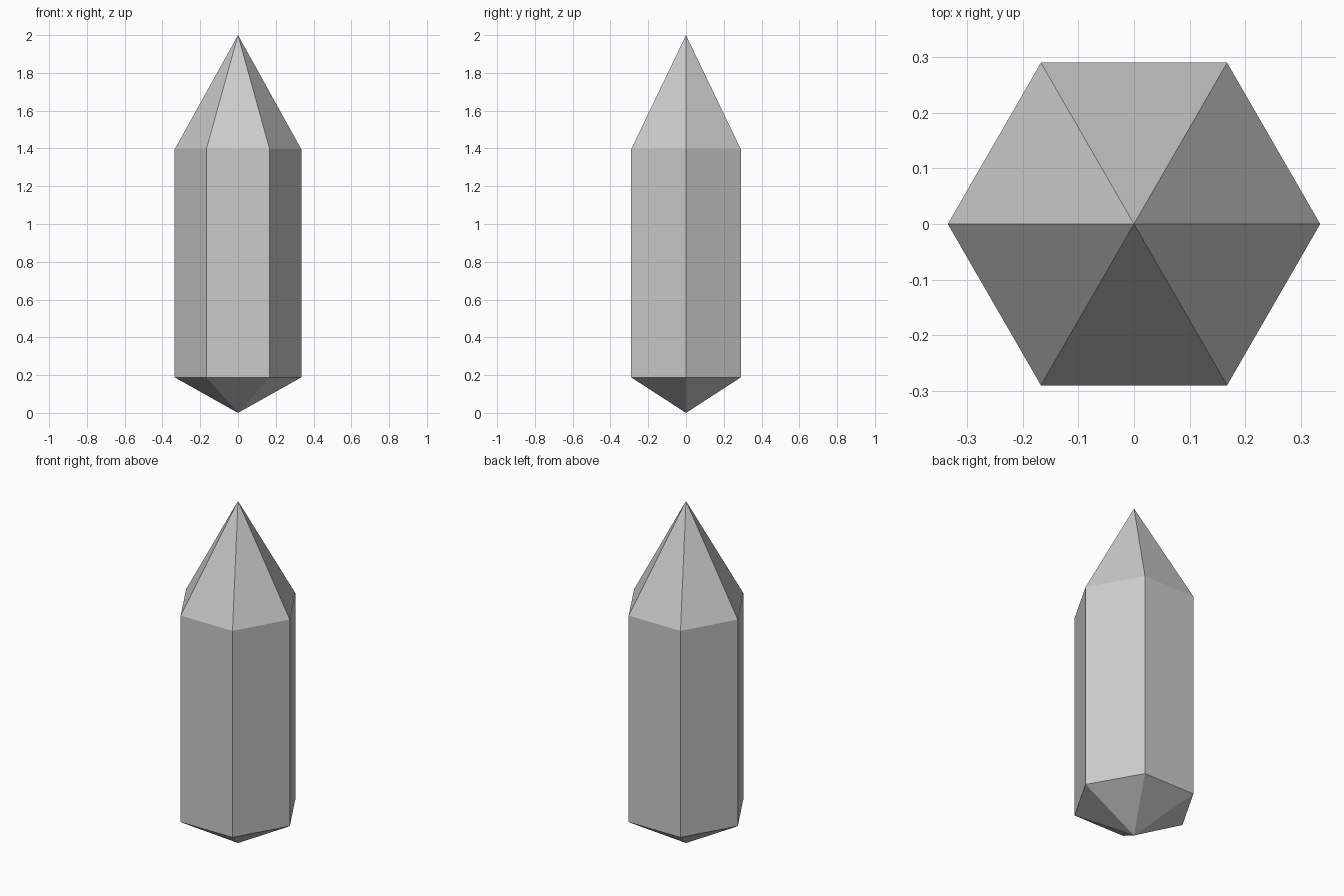
import bpy, bmesh
from math import cos, sin, pi

if "Cube" in bpy.data.objects:
    bpy.data.objects.remove(bpy.data.objects["Cube"])

SIDES = 6
RADIUS = 0.335
LOW, HIGH, TOP = 0.188, 1.396, 2.0

bm = bmesh.new()


def ring(z):
    return [bm.verts.new((RADIUS * cos(2 * pi * i / SIDES),
                          RADIUS * sin(2 * pi * i / SIDES), z)) for i in range(SIDES)]


# Short lower point, straight hexagonal shaft and long upper point
bottom_tip = bm.verts.new((0, 0, 0))
lower, upper = ring(LOW), ring(HIGH)
top_tip = bm.verts.new((0, 0, TOP))
for i in range(SIDES):
    j = (i + 1) % SIDES
    bm.faces.new((bottom_tip, lower[j], lower[i]))
    bm.faces.new((lower[i], lower[j], upper[j], upper[i]))
    bm.faces.new((upper[i], upper[j], top_tip))

mesh = bpy.data.meshes.new("crystal")
bm.to_mesh(mesh)
bm.free()
bpy.context.collection.objects.link(bpy.data.objects.new("crystal", mesh))
